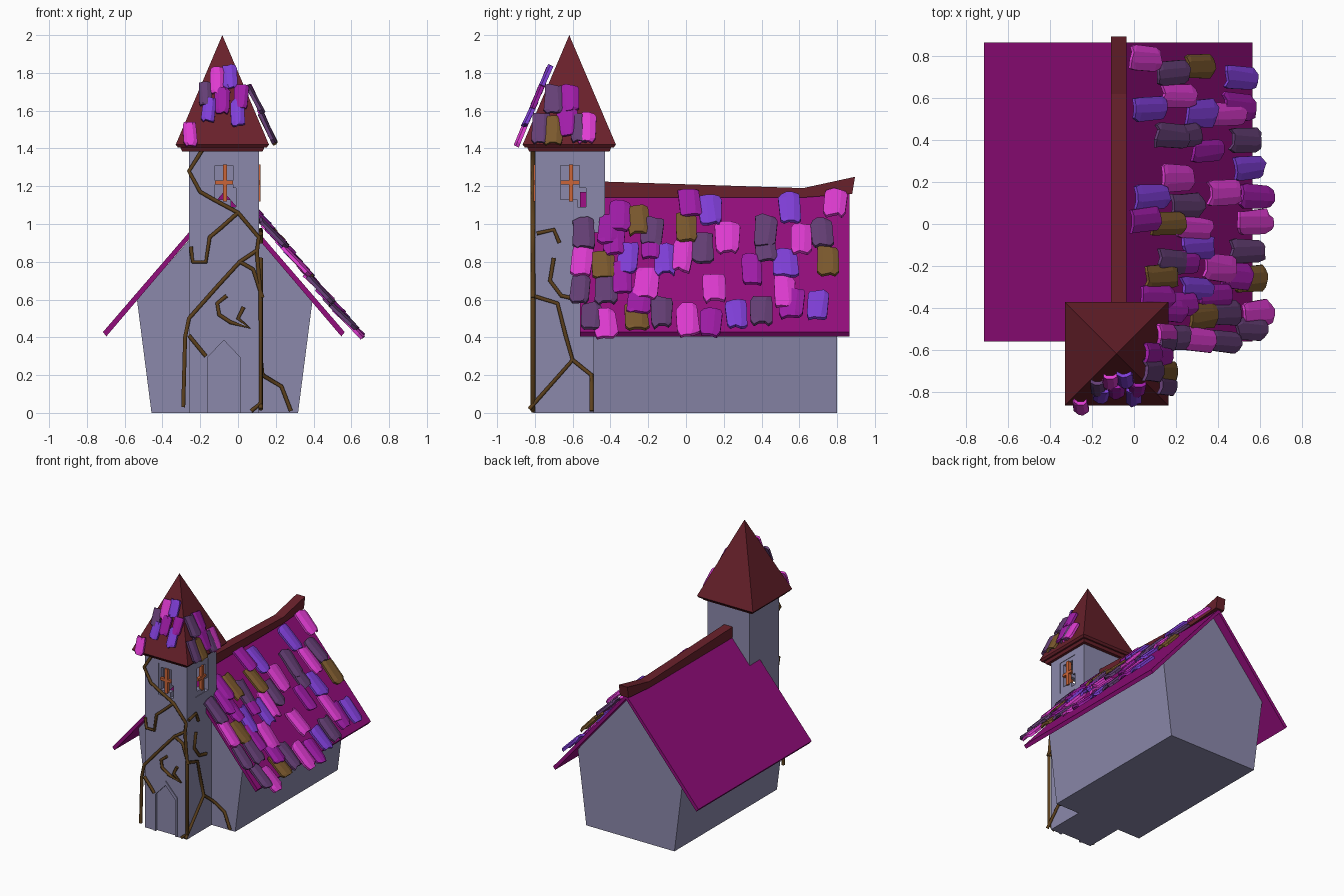
import bpy, bmesh, math, random
from mathutils import Matrix, Vector

if "Cube" in bpy.data.objects:
    bpy.data.objects.remove(bpy.data.objects["Cube"])
random.seed(4)


def material(name, *rgb):
    m = bpy.data.materials.new(name)
    m.use_nodes = True
    m.diffuse_color = (*rgb, 1)
    m.node_tree.nodes["Principled BSDF"].inputs["Base Color"].default_value = (*rgb, 1)
    return m


STONE = material("lavender stone", 0.26, 0.25, 0.41)
ROOF = material("magenta roof", 0.29, 0.004, 0.2)
MAROON = material("maroon wood", 0.14, 0.015, 0.024)
VINE = material("brown vine", 0.11, 0.052, 0.012)
ORANGE = material("orange window bars", 0.6, 0.13, 0.04)
PINK = material("pink tile", 0.75, 0.045, 0.65)
VIOLET = material("violet tile", 0.22, 0.05, 0.7)
PURPLE = material("purple tile", 0.36, 0.012, 0.4)
DUSK = material("dusk tile", 0.13, 0.05, 0.18)
OLIVE = material("olive tile", 0.2, 0.1, 0.027)


def finish(bm, name, mat, matrix=Matrix()):
    bmesh.ops.recalc_face_normals(bm, faces=bm.faces)
    mesh = bpy.data.meshes.new(name)
    bm.to_mesh(mesh)
    bm.free()
    mesh.transform(matrix)
    mesh.materials.append(mat)
    obj = bpy.data.objects.new(name, mesh)
    bpy.context.collection.objects.link(obj)
    return obj


def prism(name, outline, start, end, mat, axis="y", matrix=Matrix()):
    """Extrude a side outline (across, z) along the x or y axis."""
    bm = bmesh.new()
    place = (lambda u, z: (u, start, z)) if axis == "y" else (lambda u, z: (start, u, z))
    face = bm.faces.new([bm.verts.new(place(u, z)) for u, z in outline])
    grown = bmesh.ops.extrude_face_region(bm, geom=[face])["geom"]
    move = Vector((0, end - start, 0) if axis == "y" else (end - start, 0, 0))
    bmesh.ops.translate(bm, vec=move, verts=[v for v in grown if isinstance(v, bmesh.types.BMVert)])
    return finish(bm, name, mat, matrix)


def box(name, x0, x1, y0, y1, z0, z1, mat, matrix=Matrix()):
    return prism(name, [(x0, z0), (x1, z0), (x1, z1), (x0, z1)], y0, y1, mat, "y", matrix)


def cut(target, cutter, keep=False):
    mod = target.modifiers.new("cut", "BOOLEAN")
    mod.operation = "DIFFERENCE"
    mod.solver = "EXACT"
    mod.object = cutter
    bpy.context.view_layer.update()
    bpy.context.view_layer.objects.active = target
    bpy.ops.object.modifier_apply(modifier=mod.name)
    if not keep:
        bpy.data.objects.remove(cutter)


def mirrored(half):
    """Close a half outline by mirroring it across the ridge line."""
    return half + [(-u, z) for u, z in reversed(half) if u]


# Nave walls, roof and ridge
CENTRE = Matrix.Translation((-0.07, 0, 0))
prism("nave_walls", mirrored([(0, 1.13), (0.465, 0.6), (0.388, 0)]), -0.49, 0.8, STONE, "y", CENTRE)
slope = [(0.64, 0.428), (0.622, 0.405)]
prism("nave_roof", [(0, 1.17), *slope, (0, 1.135)] + [(-u, z) for u, z in reversed(slope)],
      -0.56, 0.865, ROOF, "y", Matrix.Translation((-0.075, 0, 0)))
prism("ridge_beam", [(-0.45, 1.225), (0.62, 1.19), (0.895, 1.25), (0.88, 1.16), (0.62, 1.14), (-0.45, 1.14)],
      -0.11, -0.035, MAROON, "x")

# Hollow tower
HALF = 0.185
TOWER = Matrix.Translation((-0.075, -0.615, 0))
RIGHT_TURN = Matrix.Rotation(math.pi / 2, 4, "Z")
tower = box("tower_walls", -HALF, HALF, -HALF, HALF, 0, 1.4, STONE, TOWER)
cut(tower, box("cutter", -0.15, 0.15, -0.15, 0.15, 0.95, 1.37, STONE, TOWER))

# Pointed door with a raised surround and recessed panel
surround = prism("door_surround", mirrored([(0, 0.42), (0.103, 0.31), (0.103, 0)]),
                 -HALF - 0.007, -HALF + 0.02, STONE, "y", TOWER)
panel = prism("cutter", mirrored([(0, 0.385), (0.085, 0.295), (0.085, -0.1)]),
              -0.3, -HALF + 0.012, STONE, "y", TOWER)
cut(surround, panel, keep=True)
cut(tower, panel)

# Windows on the front and on the left wall: opening, inner frame, crossed bars
for side, half, frame in (("front", 0.065, TOWER), ("side", 0.085, TOWER @ RIGHT_TURN)):
    cut(tower, box("cutter", -half, half, -0.3, -0.1, 1.09, 1.34, STONE, frame))
    rim = half - 0.017 if side == "front" else half - 0.035
    parts = [(-half, -rim, 1.09, 1.34), (rim, half, 1.19, 1.34),
             (-rim, rim, 1.31, 1.34), (-rim, rim - 0.01, 1.09, 1.13)]
    for x0, x1, z0, z1 in parts:
        box(side + "_window_frame", x0, x1, -HALF + 0.004, -0.14, z0, z1, STONE, frame)
    box(side + "_window_upright", -0.005, 0.018, -HALF - 0.008, -0.165, 1.12, 1.315, ORANGE, frame)
    box(side + "_window_crossbar", -rim, rim, -HALF - 0.006, -0.167, 1.21, 1.23, ORANGE, frame)

# Tower eave and spire
SPIRE = Matrix.Translation((-0.083, -0.618, 0))
for name, low, high, z0, z1 in (("tower_eave", 0.213, 0.225, 1.385, 1.41),
                                ("spire_lip", 0.235, 0.247, 1.405, 1.42),
                                ("spire", 0.247, 0, 1.42, 2)):
    bm = bmesh.new()
    bmesh.ops.create_cone(bm, cap_ends=True, segments=4, radius1=low * math.sqrt(2),
                          radius2=high * math.sqrt(2), depth=z1 - z0)
    finish(bm, name, MAROON, SPIRE @ Matrix.Translation((0, 0, (z0 + z1) / 2))
           @ Matrix.Rotation(math.pi / 4, 4, "Z"))


def tile(name, width, length, mat, matrix):
    """Chipped slab, slightly arched across, with clipped lower corners."""
    bm = bmesh.new()
    w, h = width / 2, length / 2
    rows = []
    for y, spread in ((h, 0.88), (h * 0.75, 1), (-h * 0.72, 1), (-h, 0.72)):
        rows.append([bm.verts.new((s * w * spread + random.uniform(-0.06, 0.06) * width,
                                   y + random.uniform(-0.05, 0.05) * length,
                                   0 if abs(s) == 1 else 0.012)) for s in (-1, -0.4, 0.4, 1)])
    for a, b in zip(rows, rows[1:]):
        for i in range(3):
            bm.faces.new((a[i], b[i], b[i + 1], a[i + 1]))
    grown = bmesh.ops.extrude_face_region(bm, geom=bm.faces[:])["geom"]
    bmesh.ops.translate(bm, vec=(0, 0, 0.018), verts=[v for v in grown if isinstance(v, bmesh.types.BMVert)])
    finish(bm, name, mat, matrix)


def lay_tiles(name, frame, pitch, distance, width, length, layout):
    """Lay tiles at (across, height) spots, given in hundredths."""
    for mat, spots in layout.items():
        for u, z in spots:
            spot = Matrix.Translation((u / 100, -distance(z / 100), z / 100))
            turn = Matrix.Rotation(math.radians(pitch + random.uniform(-3, 3)), 4, "X")
            spin = Matrix.Rotation(random.uniform(-0.09, 0.09), 4, "Z")
            tile(name, width * random.uniform(0.92, 1.08), length * random.uniform(0.92, 1.08),
                 mat, frame @ spot @ turn @ spin)


# Loose tiles on the left slope of the nave
lay_tiles("nave_tile", CENTRE @ RIGHT_TURN, 45, lambda z: (1.235 - z) / 1.19, 0.115, 0.2, {
    PINK: [(79, 110), (22, 92), (61, 91), (-55, 79), (-2, 82), (-21, 68), (15, 65), (52, 63), (-43, 46), (1, 48)],
    VIOLET: [(13, 106), (55, 107), (-31, 81), (-11, 80), (53, 78), (27, 51), (70, 56)],
    PURPLE: [(2, 110), (-41, 96), (-35, 103), (-38, 90), (-18, 88), (-34, 70), (35, 75), (-25, 58), (13, 47), (56, 57)],
    DUSK: [(-54, 94), (-18, 95), (42, 95), (72, 94), (42, 87), (9, 86), (-56, 64), (-42, 64), (-50, 50), (-13, 52), (40, 53)],
    OLIVE: [(-25, 101), (0, 97), (-44, 77), (75, 79), (-26, 50)],
})


# Loose tiles on two faces of the spire
def spire_distance(z):
    return 0.425 * (2 - z) + 0.015


lay_tiles("spire_front_tile", SPIRE, 66, spire_distance, 0.075, 0.14, {
    PINK: [(-3, 175), (-17, 147)],
    VIOLET: [(4, 177), (-7, 160), (8, 158)],
    PURPLE: [(0, 165), (10, 167)],
    DUSK: [(-9, 168)],
})
lay_tiles("spire_side_tile", SPIRE @ RIGHT_TURN, 64, spire_distance, 0.1, 0.16, {
    PINK: [(9, 150)],
    PURPLE: [(0, 166), (-1, 153)],
    DUSK: [(-8, 165), (-15, 150), (5, 150)],
    OLIVE: [(-9, 149)],
})


# Creeping vines
def vine(name, points):
    curve = bpy.data.curves.new(name, "CURVE")
    curve.dimensions = "3D"
    curve.bevel_depth = 0.012
    curve.bevel_resolution = 1
    curve.use_fill_caps = True
    spline = curve.splines.new("POLY")
    spline.points.add(len(points) - 1)
    for p, co in zip(spline.points, points):
        p.co = (*co, 1)
    curve.materials.append(VINE)
    bpy.context.collection.objects.link(bpy.data.objects.new(name, curve))


for path in ([(-19, 139), (-26, 128), (-20, 117), (-13, 113), (0, 106), (11, 93), (10, 85), (12, 62), (12, 5), (7, 1)],
             [(0, 106), (-9, 98), (-15, 93), (-17, 80), (-24, 80), (-25, 88)],
             [(10, 86), (1, 80), (-10, 68), (-26, 50), (-28, 40), (-29, 3)],
             [(1, 80), (8, 76), (13, 61)],
             [(-26, 41), (-17, 30)],
             [(-6, 62), (-11, 58), (-10, 52), (-4, 48), (6, 45), (0, 50), (3, 56)]):
    vine("front_vine", [(x / 100, -0.81, z / 100) for x, z in path])
for path in ([(-81, 62), (-68, 58), (-64, 42), (-60, 28), (-83, 2)],
             [(-70, 82), (-72, 70), (-66, 62), (-57, 60)],
             [(-79, 95), (-70, 97), (-67, 90)]):
    vine("side_vine", [(0.12, y / 100, z / 100) for y, z in path])
vine("corner_vine", [(0.12, -0.6, 0.28), (0.13, -0.5, 0.2), (0.23, -0.5, 0.14), (0.28, -0.5, 0.01)])
